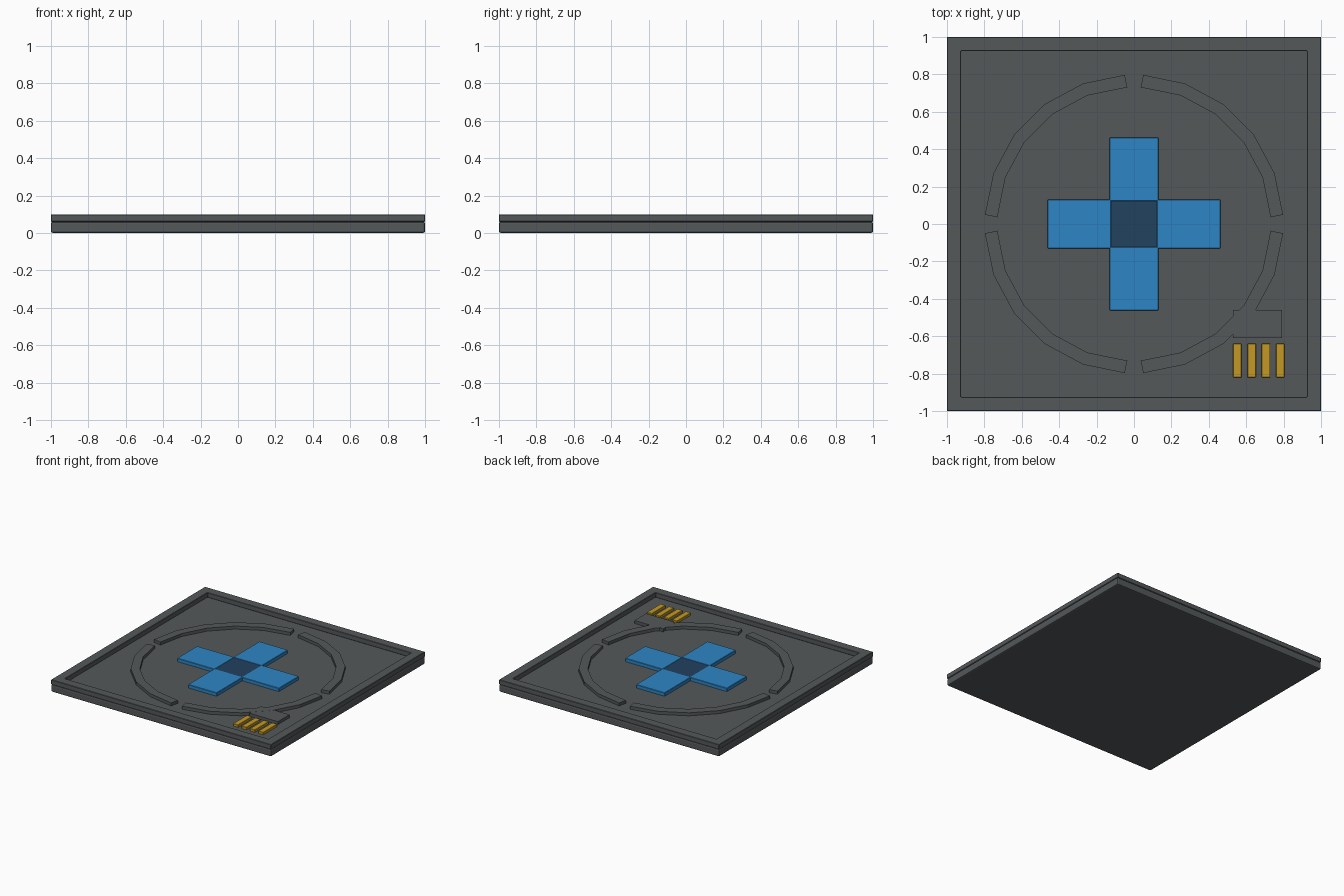
import bpy, bmesh, math
from mathutils import Vector

if "Cube" in bpy.data.objects:
    bpy.data.objects.remove(bpy.data.objects["Cube"])


def material(name, rgb):
    m = bpy.data.materials.new(name)
    m.diffuse_color = (*rgb, 1)
    m.use_nodes = True
    m.node_tree.nodes["Principled BSDF"].inputs["Base Color"].default_value = m.diffuse_color
    return m


GREY = material("dark grey", (0.089, 0.098, 0.102))
BLUE = material("bright blue", (0.027, 0.238, 0.558))
NAVY = material("navy blue", (0.016, 0.054, 0.114))
GOLD = material("gold", (0.55, 0.32, 0.018))


def finish(bm, name, mat, bevel=0.0, segments=1):
    bmesh.ops.recalc_face_normals(bm, faces=bm.faces)
    mesh = bpy.data.meshes.new(name)
    bm.to_mesh(mesh)
    bm.free()
    mesh.materials.append(mat)
    ob = bpy.data.objects.new(name, mesh)
    bpy.context.collection.objects.link(ob)
    if bevel:
        mod = ob.modifiers.new("bevel", "BEVEL")
        mod.width, mod.segments = bevel, segments
        mod.limit_method = 'ANGLE'
    return ob


def box(name, mat, x0, x1, y0, y1, z0, z1, bevel=0.0, segments=1):
    bm = bmesh.new()
    bmesh.ops.create_cube(bm, size=1)
    for v in bm.verts:
        v.co = ((x0 + x1) / 2 + v.co.x * (x1 - x0),
                (y0 + y1) / 2 + v.co.y * (y1 - y0),
                (z0 + z1) / 2 + v.co.z * (z1 - z0))
    return finish(bm, name, mat, bevel, segments)


def strip(name, mat, inner, outer, z0, z1, closed, bevel=0.0):
    """Solid wall between two matching outlines."""
    bm = bmesh.new()
    rings = [[bm.verts.new((p[0], p[1], z)) for p in pts]
             for pts, z in ((inner, z0), (outer, z0), (outer, z1), (inner, z1))]
    n = len(inner)
    for i in range(n if closed else n - 1):
        j = (i + 1) % n
        for a in range(4):
            b = (a + 1) % 4
            bm.faces.new((rings[a][i], rings[a][j], rings[b][j], rings[b][i]))
    if not closed:
        bm.faces.new([r[0] for r in rings])
        bm.faces.new([r[-1] for r in rings])
    return finish(bm, name, mat, bevel)


FLOOR = 0.06

# Base slab with softened edges
box("base_slab", GREY, -1, 1, -1, 1, 0, FLOOR, 0.01, 2)

# Raised square rim
corners = [(-1, -1), (1, -1), (1, 1), (-1, 1)]
strip("raised_rim", GREY, [(x * 0.925, y * 0.925) for x, y in corners],
      corners, FLOOR, 0.1, True, 0.003)

# Four low-poly arcs, ends square to their first and last chord
R, HALF, STEPS, START = 0.765, 0.034, 5, 3.2
for q in range(4):
    step = (90 - 2 * START) / STEPS
    inner, outer = [], []
    for i in range(STEPS + 1):
        a = math.radians(q * 90 + START + i * step)
        centre = Vector((math.cos(a), math.sin(a))) * R
        turn = {0: 0.5, STEPS: -0.5}.get(i, 0) * math.radians(step)
        normal = Vector((math.cos(a + turn), math.sin(a + turn)))
        inner.append(centre - normal * HALF)
        outer.append(centre + normal * HALF)
    strip(f"ring_arc_{q + 1}", GREY, inner, outer, FLOOR - 0.005, 0.085, False)

# Cross: four blue arms around a dark centre
A, B, W = 0.123, 0.463, 0.13
for name, ext in (("right", (A, B, -W, W)), ("left", (-B, -A, -W, W)),
                  ("back", (-W, W, A, B)), ("front", (-W, W, -B, -A))):
    box(f"cross_arm_{name}", BLUE, *ext, FLOOR - 0.005, 0.088, 0.003)
box("cross_centre", NAVY, -0.125, 0.125, -0.125, 0.125, FLOOR - 0.005, 0.086)

# Connector plate and gold contacts in the front right corner
box("connector_plate", GREY, 0.53, 0.79, -0.61, -0.46, FLOOR - 0.005, 0.0845)
for i in range(4):
    x = 0.53 + i * 0.0765
    box(f"gold_contact_{i + 1}", GOLD, x, x + 0.045, -0.82, -0.64,
        FLOOR - 0.005, 0.08, 0.002)
